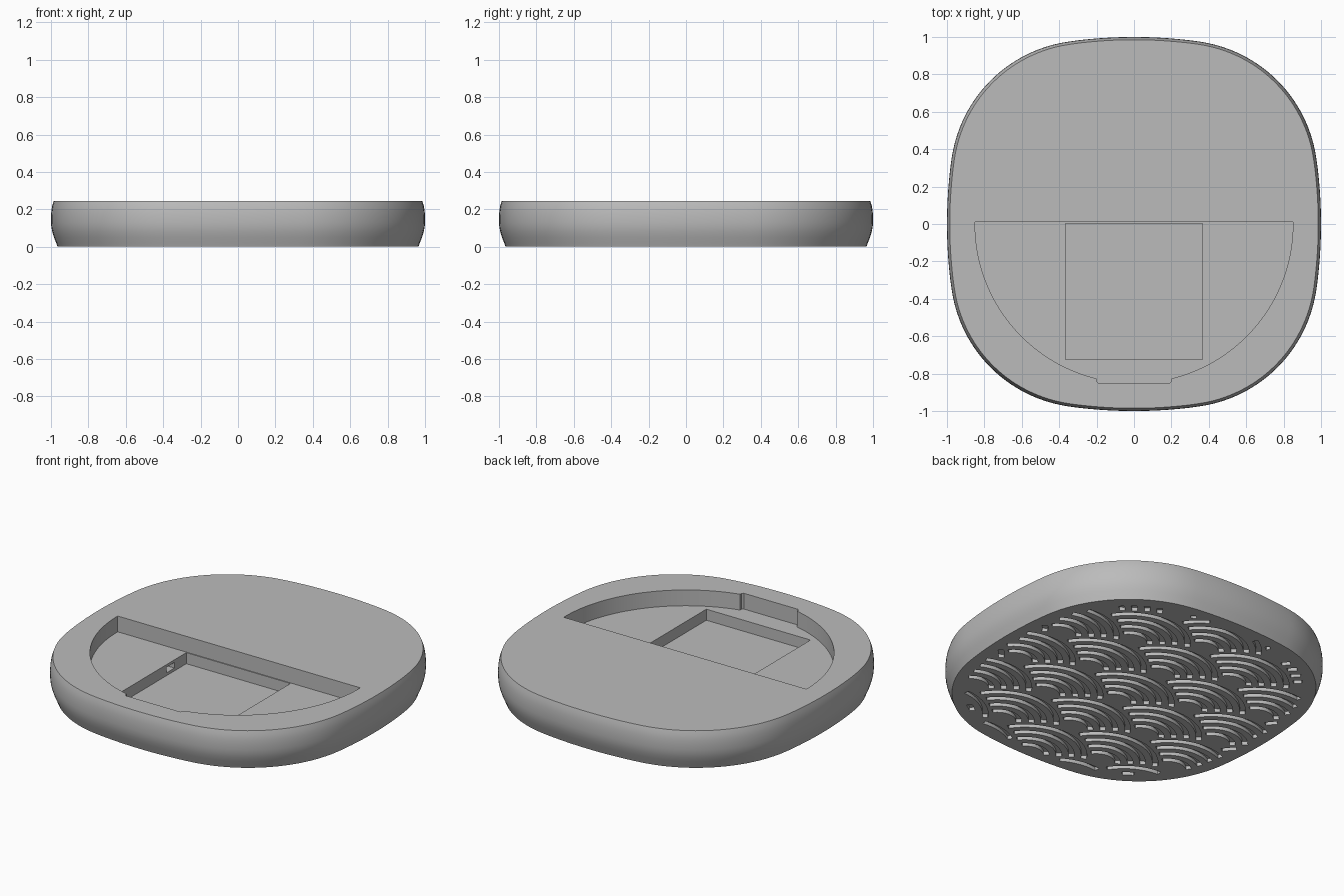
import bpy, bmesh
from math import sin, cos, pi, hypot, asin

if "Cube" in bpy.data.objects:
    bpy.data.objects.remove(bpy.data.objects["Cube"])

HEIGHT = 0.245
POCKET_FLOOR = 0.145
RECESS_FLOOR = 0.075

grey = bpy.data.materials.new("plain_grey")
grey.use_nodes = True
grey.diffuse_color = (0.5, 0.5, 0.5, 1)
grey.node_tree.nodes["Principled BSDF"].inputs["Base Color"].default_value = (0.5, 0.5, 0.5, 1)


def make_object(name, bm):
    bmesh.ops.recalc_face_normals(bm, faces=bm.faces)
    mesh = bpy.data.meshes.new(name)
    bm.to_mesh(mesh)
    bm.free()
    mesh.materials.append(grey)
    obj = bpy.data.objects.new(name, mesh)
    bpy.context.collection.objects.link(obj)
    return obj


def add_prism(bm, points, z0, z1):
    """Closed prism over a plan outline."""
    low = [bm.verts.new((x, y, z0)) for x, y in points]
    high = [bm.verts.new((x, y, z1)) for x, y in points]
    bm.faces.new(low[::-1])
    bm.faces.new(high)
    n = len(points)
    for i in range(n):
        j = (i + 1) % n
        bm.faces.new((low[i], low[j], high[j], high[i]))


def box_points(x0, x1, y0, y1):
    return [(x0, y0), (x1, y0), (x1, y1), (x0, y1)]


def cut(target, cutter):
    mod = target.modifiers.new("cut", 'BOOLEAN')
    mod.operation = 'DIFFERENCE'
    mod.solver = 'EXACT'
    mod.object = cutter
    cutter.hide_render = True
    bpy.context.view_layer.objects.active = target
    bpy.ops.object.modifier_apply(modifier=mod.name)
    bpy.data.objects.remove(cutter)


# Rounded-square plan: shallow side arcs joined tangentially to corner arcs
CORNER, RADIUS, TILT = 0.248, 0.734, 0.14
SIDE_RADIUS = (CORNER + RADIUS * sin(TILT)) / sin(TILT)


def outline():
    points = []
    for quarter in range(4):
        base = quarter * pi / 2
        local = []
        for i in range(12):
            a = -TILT + 2 * TILT * i / 12
            local.append((1 - SIDE_RADIUS + SIDE_RADIUS * cos(a), SIDE_RADIUS * sin(a)))
        for i in range(28):
            a = TILT + (pi / 2 - 2 * TILT) * i / 28
            local.append((CORNER + RADIUS * cos(a), CORNER + RADIUS * sin(a)))
        points += [(x * cos(base) - y * sin(base), x * sin(base) + y * cos(base))
                   for x, y in local]
    reach = max(x for x, y in points)
    return [(x / reach, y / reach) for x, y in points]


# Body: the plan swept up a gently bulging side profile
profile = [(0.965, 0), (0.972, 0.02), (0.984, 0.05), (0.993, 0.08), (0.998, 0.105),
           (1, 0.13), (1, 0.16), (0.998, 0.19), (0.993, 0.22), (0.985, HEIGHT)]
bm = bmesh.new()
plan = outline()
rings = [[bm.verts.new((x * s, y * s, z)) for x, y in plan] for s, z in profile]
for low, high in zip(rings, rings[1:]):
    for i in range(len(plan)):
        j = (i + 1) % len(plan)
        bm.faces.new((low[i], low[j], high[j], high[i]))
bm.faces.new(rings[0][::-1])
bm.faces.new(rings[-1])
body = make_object("puck_body", bm)

# Half-round pocket with a finger notch at the front
R, NOTCH = 0.85, 0.2
half = asin(NOTCH / R)
left = [(-R, 0.01)] + [(R * cos(a), R * sin(a)) for a in
                       [pi + (pi / 2 - half) * i / 40 for i in range(41)]]
left += [(-NOTCH, -0.84), (-NOTCH + 0.01, -0.85)]
points = left + [(-x, y) for x, y in reversed(left)]
bm = bmesh.new()
add_prism(bm, points, POCKET_FLOOR, HEIGHT + 0.1)
cut(body, make_object("pocket_cutter", bm))

# Square recess in the pocket floor
bm = bmesh.new()
add_prism(bm, box_points(-0.365, 0.365, -0.725, 0.004), RECESS_FLOOR, POCKET_FLOOR + 0.05)
cut(body, make_object("recess_cutter", bm))

# Small socket in the recess side wall
bm = bmesh.new()
add_prism(bm, box_points(-0.46, -0.34, -0.195, -0.115), 0.093, 0.128)
cut(body, make_object("socket_cutter", bm))

# Overlapping wave fans engraved in the underside
FAN, ROW, GROOVE, DEPTH = 0.37, 0.195, 0.032, 0.022


def shown(cx, cy, x, y):
    """Inside the border and not covered by the fans in front."""
    if abs(x) ** 2.6 + abs(y) ** 2.6 > 0.905 ** 2.6:
        return False
    front = [(cx - FAN, cy - ROW), (cx + FAN, cy - ROW), (cx, cy - 2 * ROW),
             (cx - FAN, cy - 3 * ROW), (cx + FAN, cy - 3 * ROW)]
    return all(hypot(x - fx, y - fy) > FAN + 0.005 for fx, fy in front)


bm = bmesh.new()
STEPS = 72
for row in range(-7, 6):
    for col in range(-4, 5):
        if (row + col) % 2 == 0:
            continue
        cx, cy = col * FAN, row * ROW
        for ring in range(4):
            mid = FAN - 0.03 - ring * 0.072
            inner, outer = mid - GROOVE / 2, mid + GROOVE / 2
            run = []
            for i in range(STEPS + 1):
                a = -0.3 + (pi + 0.6) * i / STEPS
                ends = [(cx + r * cos(a), cy + r * sin(a)) for r in (inner, outer)]
                if i < STEPS and all(shown(cx, cy, x, y) for x, y in ends):
                    run.append(ends)
                    continue
                if len(run) > 2:
                    strip = [e[1] for e in run] + [e[0] for e in reversed(run)]
                    add_prism(bm, strip, -0.05, DEPTH)
                run = []
cut(body, make_object("wave_cutter", bm))

# Smooth sides with crisp edges
bpy.ops.object.select_all(action='DESELECT')
body.select_set(True)
bpy.context.view_layer.objects.active = body
bpy.ops.object.shade_smooth_by_angle(angle=0.5)
